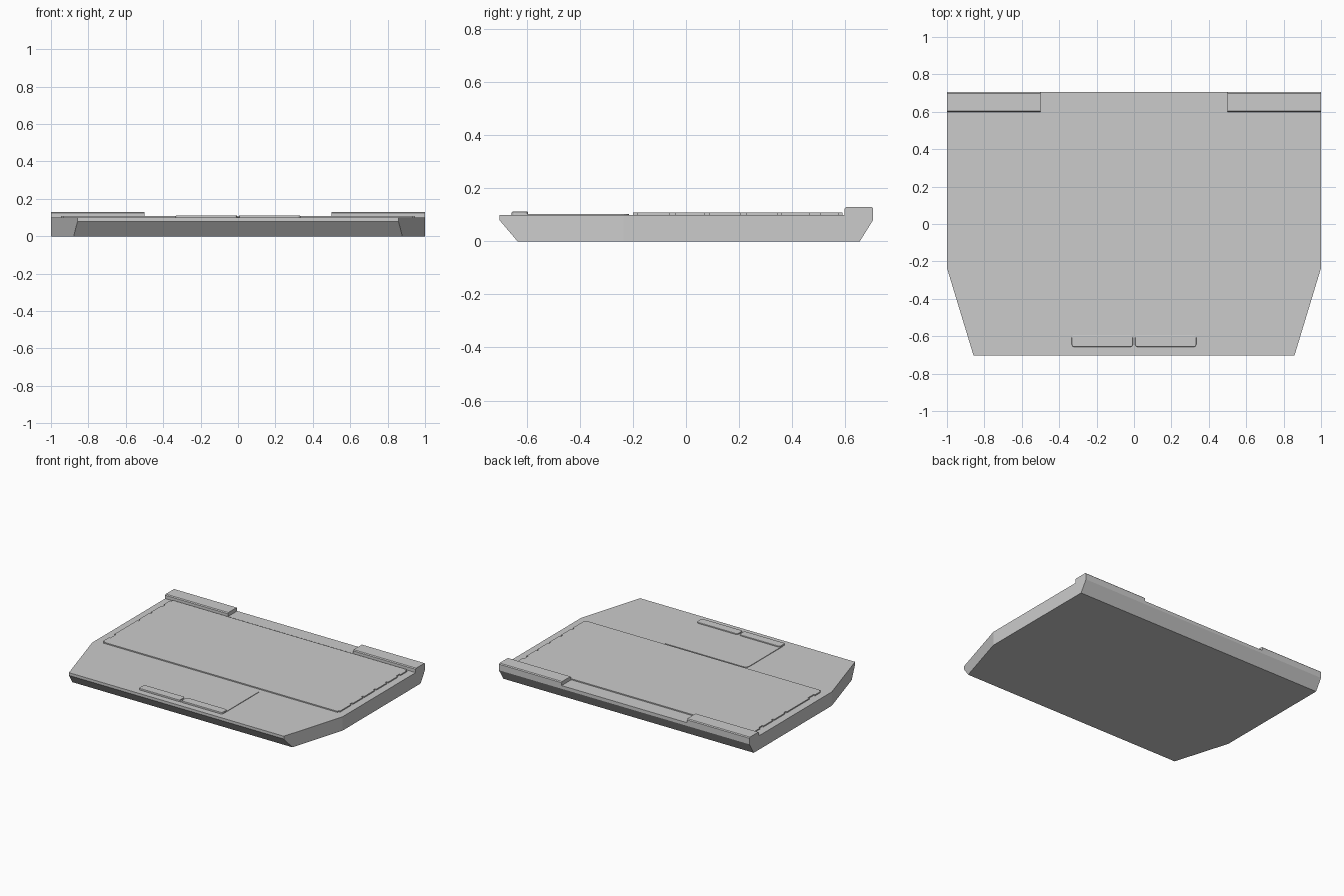
import bpy, bmesh, math
from mathutils import Vector

cube = bpy.data.objects.get("Cube")
if cube:
    bpy.data.objects.remove(cube, do_unlink=True)

# Single grey plastic
GREY = (0.6, 0.6, 0.6, 1.0)
grey = bpy.data.materials.new("grey plastic")
grey.use_nodes = True
grey.diffuse_color = GREY
grey.node_tree.nodes["Principled BSDF"].inputs["Base Color"].default_value = GREY


def finish(name, bm):
    bmesh.ops.recalc_face_normals(bm, faces=bm.faces)
    mesh = bpy.data.meshes.new(name)
    bm.to_mesh(mesh)
    bm.free()
    mesh.materials.append(grey)
    obj = bpy.data.objects.new(name, mesh)
    bpy.context.collection.objects.link(obj)
    return obj


def extrude(name, points, offset):
    """Closed prism from a flat outline pushed along an offset."""
    bm = bmesh.new()
    face = bm.faces.new([bm.verts.new(p) for p in points])
    moved = bmesh.ops.extrude_face_region(bm, geom=[face])["geom"]
    verts = [v for v in moved if isinstance(v, bmesh.types.BMVert)]
    bmesh.ops.translate(bm, verts=verts, vec=Vector(offset))
    return finish(name, bm)


def rounded(x0, x1, y0, y1, z, r, steps=4):
    """Rounded rectangle outline."""
    corners = [(x1 - r, y1 - r), (x0 + r, y1 - r), (x0 + r, y0 + r), (x1 - r, y0 + r)]
    pts = []
    for i, (cx, cy) in enumerate(corners):
        for s in range(steps + 1):
            a = math.pi / 2 * (i + s / steps)
            pts.append((cx + r * math.cos(a), cy + r * math.sin(a), z))
    return pts


def bevel(obj, width):
    mod = obj.modifiers.new("Bevel", "BEVEL")
    mod.width = width
    mod.segments = 2
    mod.limit_method = 'ANGLE'


DECK = 0.10

# Body: side profile stretched across, then front corners sliced diagonally
profile = [(-0.635, 0), (0.655, 0), (0.705, 0.08), (0.705, DECK), (-0.703, DECK), (-0.703, 0.08)]
body = extrude("body", [(-1, y, z) for y, z in profile], (2, 0, 0))
bm = bmesh.new()
bm.from_mesh(body.data)
for side in (-1, 1):
    cut = bmesh.ops.bisect_plane(
        bm, geom=bm.verts[:] + bm.edges[:] + bm.faces[:],
        plane_co=(side, -0.235, 0), plane_no=(side * 0.468, -0.142, 0), clear_outer=True)
    rim = [e for e in cut["geom_cut"] if isinstance(e, bmesh.types.BMEdge)]
    bmesh.ops.holes_fill(bm, edges=rim, sides=0)
bmesh.ops.recalc_face_normals(bm, faces=bm.faces)
bm.to_mesh(body.data)
bm.free()

# Hinge blocks and the low strip between them
hinge_profile = [(0.598, 0.09), (0.705, 0.09), (0.705, 0.124), (0.699, 0.13), (0.604, 0.13), (0.598, 0.124)]
for label, x in (("right", -1), ("left", 0.5)):
    extrude(label + "_hinge_block", [(x, y, z) for y, z in hinge_profile], (0.5, 0, 0))
extrude("rear_strip", [(-0.5, 0.6, 0.095), (0.5, 0.6, 0.095), (0.5, 0.705, 0.095), (-0.5, 0.705, 0.095)],
        (0, 0, 0.008))

# Keyboard: one raised plate whose ends step out at each row of keys
right_rows = [(-0.185, -0.12), (-0.055, 0.20), (0.22, 0.345), (0.36, 0.468), (0.505, 0.575)]
left_rows = [(-0.185, -0.06), (-0.04, 0.072), (0.088, 0.206), (0.227, 0.345), (0.36, 0.468), (0.505, 0.575)]
IN, OUT = 0.935, 0.946


def row_edge(side, rows):
    pts = [(side * IN, -0.2)]
    for y0, y1 in rows:
        pts += [(side * IN, y0), (side * OUT, y0), (side * OUT, y1), (side * IN, y1)]
    return pts + [(side * IN, 0.59)]


outline = row_edge(1, left_rows) + row_edge(-1, right_rows)[::-1]
extrude("keyboard", [(x, y, 0.095) for x, y in outline], (0, 0, 0.013))

# Touchpad with two raised buttons along its front
pad = extrude("touchpad", rounded(-0.335, 0.335, -0.655, -0.215, 0.095, 0.03), (0, 0, 0.009))
for label, x0, x1 in (("right", -0.333, -0.006), ("left", 0.006, 0.333)):
    button = extrude(label + "_touchpad_button",
                     rounded(x0, x1, -0.657, -0.595, 0.095, 0.014), (0, 0, 0.017))
    bevel(button, 0.003)
